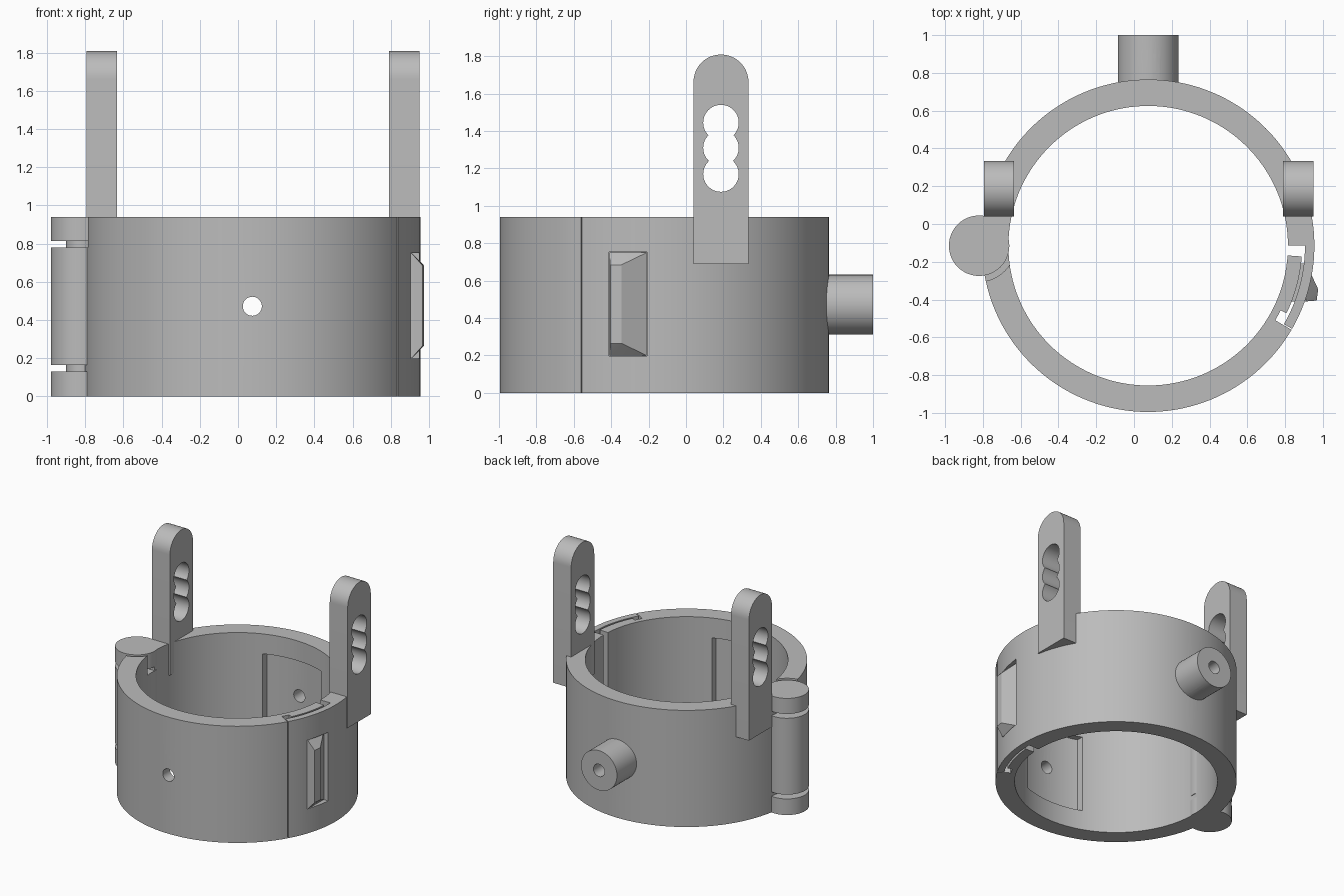
import bpy, bmesh, math
from mathutils import Matrix, Vector

if "Cube" in bpy.data.objects:
    bpy.data.objects.remove(bpy.data.objects["Cube"], do_unlink=True)

CX, CY, H = 0.075, -0.115, 0.94      # ring centre and height
R_OUT, R_IN = 0.88, 0.74
HINGE = (-0.82, CY)
MID_Z = 0.472

grey = bpy.data.materials.new("plain grey")
grey.use_nodes = True
grey.diffuse_color = (0.5, 0.5, 0.5, 1)
grey.node_tree.nodes["Principled BSDF"].inputs["Base Color"].default_value = (0.5, 0.5, 0.5, 1)


def finish(name, bm):
    bmesh.ops.recalc_face_normals(bm, faces=bm.faces)
    mesh = bpy.data.meshes.new(name)
    bm.to_mesh(mesh)
    bm.free()
    mesh.materials.append(grey)
    obj = bpy.data.objects.new(name, mesh)
    bpy.context.collection.objects.link(obj)
    return obj


def prism(name, pts, z0, z1):
    """Extrude a flat outline upwards."""
    bm = bmesh.new()
    face = bm.faces.new([bm.verts.new((x, y, z0)) for x, y in pts])
    top = bmesh.ops.extrude_face_region(bm, geom=[face])["geom"]
    bmesh.ops.translate(bm, vec=(0, 0, z1 - z0),
                        verts=[v for v in top if isinstance(v, bmesh.types.BMVert)])
    return finish(name, bm)


def arcs(spans, step=2.5, cx=CX, cy=CY):
    """Join arcs given as (radius, start, end) in degrees."""
    pts = []
    for r, a0, a1 in spans:
        n = max(1, math.ceil(abs(a1 - a0) / step))
        for i in range(n + 1):
            a = math.radians(a0 + (a1 - a0) * i / n)
            pts.append((cx + r * math.cos(a), cy + r * math.sin(a)))
    return pts


def box(name, lo, hi):
    return prism(name, [(lo[0], lo[1]), (hi[0], lo[1]), (hi[0], hi[1]), (lo[0], hi[1])], lo[2], hi[2])


def cylinder(name, r, start, end, sides=48):
    start, end = Vector(start), Vector(end)
    axis = end - start
    bm = bmesh.new()
    bmesh.ops.create_cone(bm, cap_ends=True, segments=sides, radius1=r, radius2=r, depth=axis.length)
    turn = axis.to_track_quat('Z', 'Y').to_matrix().to_4x4()
    bm.transform(Matrix.Translation((start + end) / 2) @ turn)
    return finish(name, bm)


def cut(obj, cutter, operation='DIFFERENCE'):
    """Apply a boolean and discard the cutter."""
    mod = obj.modifiers.new("cut", 'BOOLEAN')
    mod.operation, mod.object, mod.solver = operation, cutter, 'EXACT'
    graph = bpy.context.evaluated_depsgraph_get()
    mesh = bpy.data.meshes.new_from_object(obj.evaluated_get(graph))
    obj.modifiers.clear()
    obj.data = mesh
    bpy.data.objects.remove(cutter, do_unlink=True)


def upright(r, z0, z1, name="cutter"):
    return cylinder(name, r, (*HINGE, z0), (*HINGE, z1))


# Ring halves: the rear one carries a thin flap, the front one a thin tongue
rear = prism("rear_ring_half", arcs([(R_OUT, -30, 180), (R_IN, 180, 0), (0.83, 0, -30)]), 0, H)
front = prism("front_ring_half", arcs([(R_OUT, 180, 329.6), (0.78, 329.6, 334),
                                       (0.815, 334, 356), (R_IN, 356, 180)]), 0, H)

# Clearance around the hinge knuckles
cut(rear, upright(0.19, 0.13, 0.815))
for z0, z1 in ((-0.1, 0.165), (0.78, 1.1)):
    cut(front, upright(0.19, z0, z1))

# Shallow pockets on the inner wall and bolt holes through both halves
for half, y0, y1 in ((rear, 0.2, 0.9), (front, -1.1, -0.4)):
    pocket = cylinder("pocket", 0.79, (CX, CY, 0.16), (CX, CY, 0.78), 144)
    cut(pocket, box("limit", (CX - 0.26, y0, 0), (CX + 0.26, y1, 1)), 'INTERSECT')
    cut(half, pocket)
    cut(half, cylinder("hole", 0.05, (CX, y0, MID_Z), (CX, y1 + 0.2, MID_Z), 32))

# Latch window in the flap
cut(rear, box("window", (0.8, -0.412, 0.198), (1.1, -0.208, 0.752)))

# Hinge knuckles and pin
parts = [rear, front]
for name, z0, z1 in (("lower_hinge_knuckle", 0, 0.13), ("middle_hinge_knuckle", 0.165, 0.78),
                     ("upper_hinge_knuckle", 0.815, H)):
    parts.append(upright(0.16, z0, z1, name))
parts.append(upright(0.08, 0.05, 0.9, "hinge_pin"))

# Ramped latch tooth on the tongue
bm = bmesh.new()
for x, y, z0, z1 in ((0.83, -0.41, 0.2, 0.75), (0.83, -0.21, 0.2, 0.75), (0.91, -0.41, 0.2, 0.75),
                     (0.912, -0.21, 0.2, 0.75), (0.975, -0.345, 0.265, 0.685),
                     (0.967, -0.405, 0.265, 0.685)):
    for z in (z0, z1):
        bm.verts.new((x, y, z))
bmesh.ops.convex_hull(bm, input=bm.verts)
parts.append(finish("latch_tooth", bm))

# Rear stub with a bolt hole along it and a cross hole down through it
stub = cylinder("rear_stub", 0.16, (CX, 0.69, MID_Z), (CX, 1, MID_Z))
cut(stub, cylinder("hole", 0.05, (CX, 0.5, MID_Z), (CX, 1.2, MID_Z), 32))
cut(stub, cylinder("hole", 0.07, (CX, 0.84, 0.2), (CX, 0.84, 0.8), 32))
parts.append(stub)

# Round-topped arms with a row of three merged holes
ARM_Y, ARM_R = 0.187, 0.147
for name, x0 in (("right_arm", -0.795), ("left_arm", 0.79)):
    x1 = x0 + 0.16
    outline = [(ARM_Y - ARM_R, 0.69), (ARM_Y + ARM_R, 0.69)]
    outline += arcs([(ARM_R, 0, 180)], 7.5, ARM_Y, 1.662)
    arm = prism(name, outline, x0, x1)
    arm.data.transform(Matrix(((0, 0, 1, 0), (1, 0, 0, 0), (0, 1, 0, 0), (0, 0, 0, 1))))
    for z in (1.17, 1.31, 1.445):
        cut(arm, cylinder("hole", 0.095, (x0 - 0.1, ARM_Y, z), (x1 + 0.1, ARM_Y, z)))
    parts.append(arm)

# Smooth the curved walls, keep edges crisp
bpy.ops.object.select_all(action='DESELECT')
for obj in parts:
    obj.select_set(True)
bpy.context.view_layer.objects.active = rear
bpy.ops.object.shade_smooth_by_angle(angle=math.radians(25))
